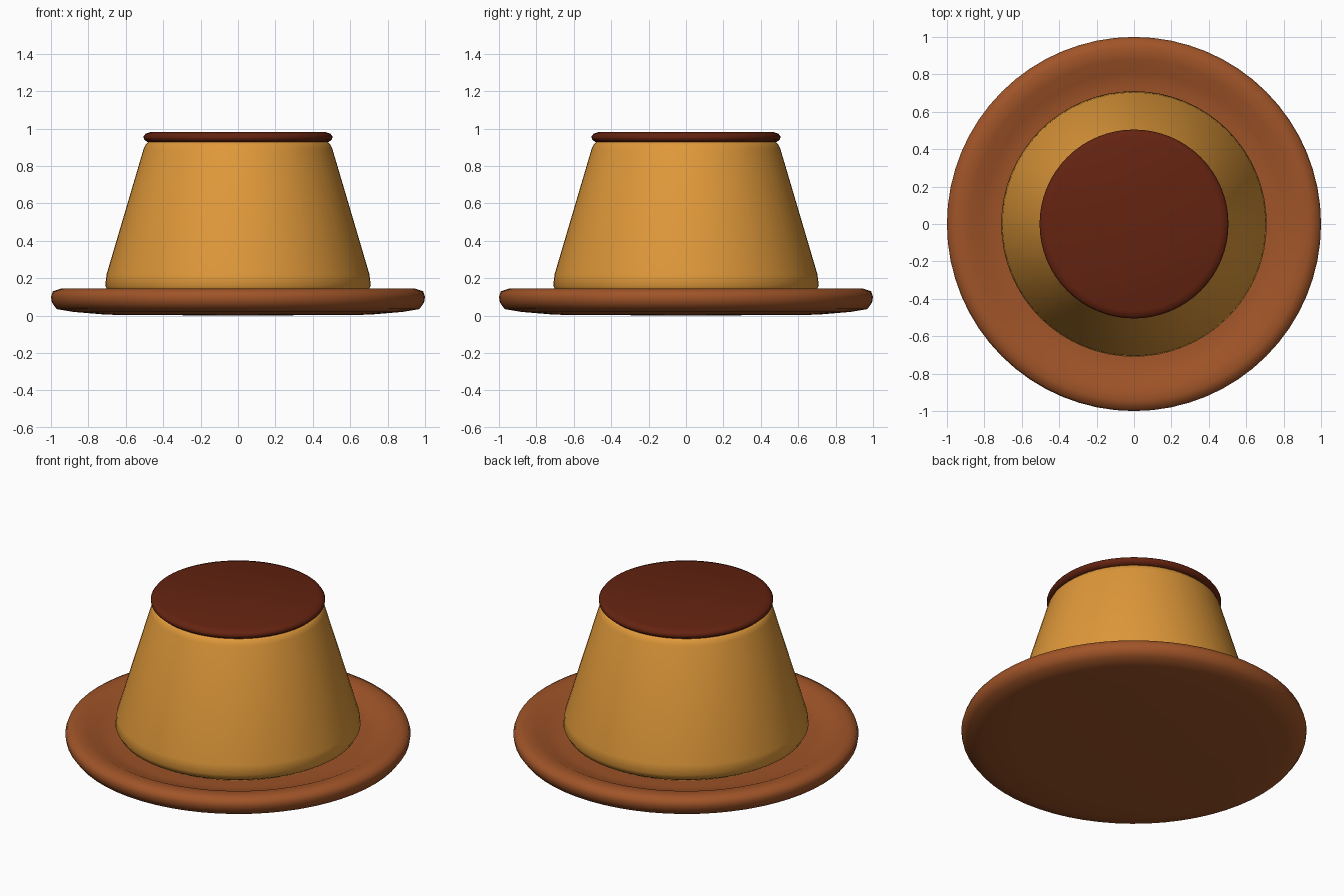
import bpy, bmesh, math

if "Cube" in bpy.data.objects:
    bpy.data.objects.remove(bpy.data.objects["Cube"])

SEGMENTS = 64


def material(name, rgb):
    """Flat colour given as sRGB 0-255, stored as linear."""
    mat = bpy.data.materials.new(name)
    lin = [((c / 255 + 0.055) / 1.055) ** 2.4 for c in rgb]
    mat.diffuse_color = (*lin, 1.0)
    mat.use_nodes = True
    mat.node_tree.nodes["Principled BSDF"].inputs["Base Color"].default_value = mat.diffuse_color
    return mat


def lathe(name, profile, mat, angle):
    """Spin a (radius, height) profile around z; it starts and ends on the axis."""
    bm = bmesh.new()
    verts = [bm.verts.new((r, 0, z)) for r, z in profile]
    edges = [bm.edges.new(pair) for pair in zip(verts, verts[1:])]
    bmesh.ops.spin(bm, geom=verts + edges, cent=(0, 0, 0), axis=(0, 0, 1),
                   angle=math.tau, steps=SEGMENTS, use_duplicate=False)
    bmesh.ops.remove_doubles(bm, verts=bm.verts, dist=0.0005)
    bmesh.ops.recalc_face_normals(bm, faces=bm.faces)
    mesh = bpy.data.meshes.new(name)
    bm.to_mesh(mesh)
    bm.free()
    mesh.materials.append(mat)
    obj = bpy.data.objects.new(name, mesh)
    bpy.context.collection.objects.link(obj)
    bpy.ops.object.select_all(action='DESELECT')
    obj.select_set(True)
    bpy.context.view_layer.objects.active = obj
    bpy.ops.object.shade_smooth_by_angle(angle=math.radians(angle))
    return obj


brown = material("plate_brown", (160, 84, 40))
custard = material("custard_yellow", (224, 153, 58))
caramel = material("caramel_brown", (100, 35, 16))

# Shallow dish with a raised rounded rim
lathe("plate", [(0, 0), (0.7, 0.005), (0.88, 0.02), (0.97, 0.035), (0.995, 0.07),
                (1.0, 0.1), (0.99, 0.13), (0.945, 0.145), (0.88, 0.14),
                (0.81, 0.107), (0.73, 0.095), (0, 0.095)], brown, 60)

# Tapered custard body with softened top and bottom edges
lathe("pudding", [(0, 0.1), (0.65, 0.1), (0.69, 0.125), (0.71, 0.16), (0.703, 0.22),
                  (0.505, 0.89), (0.495, 0.912), (0.475, 0.932), (0, 0.935)], custard, 50)

# Thin caramel disc on top
lathe("caramel_top", [(0, 0.928), (0.485, 0.928), (0.503, 0.943), (0.505, 0.958),
                      (0.495, 0.972), (0.465, 0.982), (0, 0.982)], caramel, 60)
